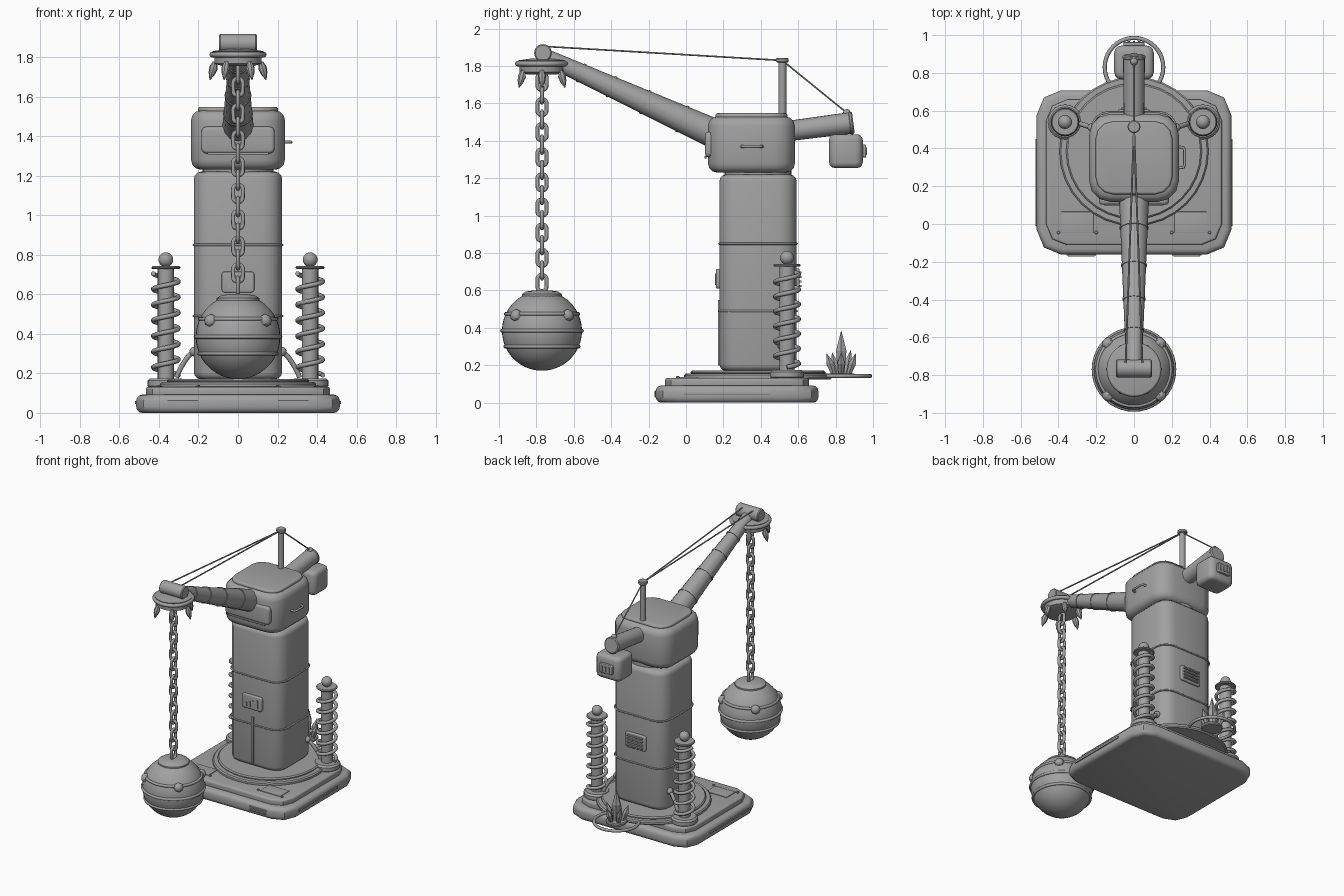
import bpy, bmesh, math, random
from math import sin, cos, pi, radians
from mathutils import Vector, Matrix

random.seed(4)
if "Cube" in bpy.data.objects:
    bpy.data.objects.remove(bpy.data.objects["Cube"], do_unlink=True)

grey = bpy.data.materials.new("plain_grey")
grey.use_nodes = True
GREY = (0.36, 0.36, 0.36, 1)
grey.diffuse_color = GREY
grey.node_tree.nodes["Principled BSDF"].inputs["Base Color"].default_value = GREY


def finish(bm, name, smooth=True, angle=35):
    bmesh.ops.recalc_face_normals(bm, faces=bm.faces)
    me = bpy.data.meshes.new(name)
    bm.to_mesh(me)
    bm.free()
    me.materials.append(grey)
    ob = bpy.data.objects.new(name, me)
    bpy.context.collection.objects.link(ob)
    if smooth:
        bpy.ops.object.select_all(action='DESELECT')
        ob.select_set(True)
        bpy.context.view_layer.objects.active = ob
        bpy.ops.object.shade_smooth_by_angle(angle=radians(angle))
    return ob


def box(name, center, size, corner=0.0, edge=0.0, segs=3, up='Z'):
    """Block with rounded upright corners, then rounded rims."""
    bm = bmesh.new()
    bmesh.ops.create_cube(bm, size=1, matrix=Matrix.Diagonal((*size, 1)))
    axis = 'XYZ'.index(up)

    def along(e):
        return abs((e.verts[0].co - e.verts[1].co).normalized()[axis]) > 0.9
    if corner:
        bmesh.ops.bevel(bm, geom=[e for e in bm.edges if along(e)], offset=corner,
                        segments=segs, profile=0.5, affect='EDGES')
    if edge:
        bmesh.ops.bevel(bm, geom=[e for e in bm.edges if not along(e)], offset=edge,
                        segments=3, profile=0.5, affect='EDGES')
    bmesh.ops.translate(bm, verts=bm.verts, vec=center)
    return finish(bm, name)


def lathe(name, center, profile, n=32, axis=(0, 0, 1), smooth=True):
    """Spin (radius, height) points about an axis through the centre."""
    bm = bmesh.new()
    rot = Vector((0, 0, 1)).rotation_difference(Vector(axis)).to_matrix()
    rows = []
    for r, h in profile:
        ring = [Vector((r * cos(2 * pi * i / n), r * sin(2 * pi * i / n), h)) for i in range(n)]
        rows.append([bm.verts.new(rot @ v + Vector(center)) for v in ring])
    for a, b in zip(rows, rows[1:]):
        for i in range(n):
            bm.faces.new((a[i], a[(i + 1) % n], b[(i + 1) % n], b[i]))
    bm.faces.new(rows[0])
    bm.faces.new(rows[-1])
    bmesh.ops.remove_doubles(bm, verts=bm.verts, dist=1e-5)
    return finish(bm, name, smooth)


def disc(name, center, r, h, bevel=0.008, n=32, axis=(0, 0, 1)):
    return lathe(name, center, [(r - bevel, 0), (r, bevel), (r, h - bevel), (r - bevel, h)], n, axis)


def rod(name, a, b, r1, r2=None, n=16):
    d = Vector(b) - Vector(a)
    return lathe(name, a, [(r1, 0), (r2 or r1, d.length)], n, d)


def ball(name, center, r, n=20):
    bm = bmesh.new()
    bmesh.ops.create_uvsphere(bm, u_segments=n, v_segments=n // 2 + 2, radius=r,
                              matrix=Matrix.Translation(center))
    return finish(bm, name, angle=60)


def tube(name, points, r, closed=False, n=8):
    """Round wire swept along points, converted to a mesh."""
    cu = bpy.data.curves.new(name, 'CURVE')
    cu.dimensions = '3D'
    cu.bevel_depth, cu.bevel_resolution, cu.use_fill_caps = r, n // 4, True
    sp = cu.splines.new('POLY')
    sp.points.add(len(points) - 1)
    for p, co in zip(sp.points, points):
        p.co = (*co, 1)
    sp.use_cyclic_u = closed
    tmp = bpy.data.objects.new(name, cu)
    bpy.context.collection.objects.link(tmp)
    bm = bmesh.new()
    bm.from_mesh(tmp.to_mesh())
    tmp.to_mesh_clear()
    bpy.data.objects.remove(tmp)
    return finish(bm, name, angle=60)


def circle(center, r, n=40):
    return [Vector(center) + Vector((r * cos(2 * pi * i / n), r * sin(2 * pi * i / n), 0)) for i in range(n)]


def band(name, z, cx, cy, sx, sy, corner, r):
    """Thin seam hugging a rounded rectangle."""
    pts = []
    for q, (ux, uy) in enumerate(((1, 1), (-1, 1), (-1, -1), (1, -1))):
        for k in range(5):
            a = (q + k / 4) * pi / 2
            pts.append((cx + ux * (sx - corner) + corner * cos(a), cy + uy * (sy - corner) + corner * sin(a), z))
    return tube(name, pts, r, True)


CY = 0.385   # tower centre

# Base
box("base_slab", (0, 0.273, 0.046), (1.03, 0.87, 0.092), 0.13, 0.03, 2)
box("base_deck", (0, 0.273, 0.107), (0.93, 0.77, 0.05), 0.11, 0.012, 2)
disc("turntable", (0, CY, 0.125), 0.395, 0.03)
disc("turntable_top", (0, CY, 0.15), 0.36, 0.022)
for s in (-1, 1):
    box("side_rail", (s * 0.515, 0.22, 0.052), (0.014, 0.46, 0.016), edge=0.003)
    box("front_vent", (s * 0.28, -0.161, 0.047), (0.155, 0.012, 0.036), edge=0.003)
    for k in range(3):
        box("vent_slat", (s * 0.28, -0.167, 0.036 + k * 0.011), (0.14, 0.008, 0.005))
    box("deck_hatch", (s * 0.3, 0.01, 0.133), (0.17, 0.11, 0.008), edge=0.002)
    for dx in (-1, 1):
        disc("deck_bolt", (s * 0.3 + dx * 0.1, -0.045, 0.13), 0.009, 0.012, 0.003, 8)

# Tower column
box("column", (0, CY, 0.695), (0.446, 0.412, 1.05), 0.095, 0.035, 3)
for z in (0.85, 0.49):
    band("column_seam", z, 0, CY, 0.224, 0.207, 0.09, 0.006)
box("front_strip", (0, 0.177, 0.375), (0.016, 0.014, 0.35), edge=0.003)
box("gauge_panel", (0, 0.174, 0.662), (0.165, 0.026, 0.105), 0.015, 0.006, up='Y')
for k in range(4):
    h = 0.025 + 0.012 * k
    box("gauge_bar", (-0.045 + k * 0.03, 0.16, 0.63 + h / 2), (0.016, 0.008, h))
box("back_grille", (0, 0.595, 0.66), (0.17, 0.024, 0.115), 0.015, 0.006, up='Y')
for k in range(4):
    box("grille_slat", (0, 0.61, 0.624 + k * 0.024), (0.13, 0.014, 0.011), edge=0.003)

# Turret head
disc("neck", (0, CY, 1.2), 0.18, 0.06)
box("head", (0, 0.35, 1.38), (0.475, 0.465, 0.3), 0.11, 0.05, 3)
box("head_cap", (0, 0.35, 1.533), (0.405, 0.385, 0.03), 0.09, 0.012, 3)
box("face_plate", (0, 0.125, 1.38), (0.37, 0.045, 0.135), 0.025, 0.015, up='Y')
box("face_slot", (0, 0.104, 1.312), (0.31, 0.012, 0.012), edge=0.003)
tube("head_handle", [(0.225, 0.295, 1.37), (0.262, 0.3, 1.37), (0.268, 0.315, 1.37),
                     (0.268, 0.39, 1.37), (0.262, 0.405, 1.37), (0.225, 0.41, 1.37)], 0.008)

# Mast
MAST = Vector((0, 0.515, 1.83))
rod("mast", (0, 0.515, 1.53), MAST, 0.021)
disc("mast_cap", (0, 0.515, 1.82), 0.034, 0.024, 0.005, 20)

# Boom with ribs and tip drum
A, B = Vector((0, 0.16, 1.435)), Vector((0, -0.74, 1.845))
rod("boom", A, B, 0.08, 0.042, 12)
for t in (0.2, 0.42, 0.62, 0.8):
    p = A.lerp(B, t)
    r = 0.08 - 0.038 * t
    d = (B - A).normalized() * 0.007
    rod("boom_rib", p - d, p + d, r + 0.004, n=12)
disc("tip_drum", (-0.095, -0.765, 1.87), 0.047, 0.19, 0.006, 24, (1, 0, 0))
for s in (-1, 1):
    rod("boom_cable", MAST, (s * 0.045, -0.755, 1.905), 0.005, n=6)

# Chain holder with claws
HY = -0.77
lathe("claw_hub", (0, HY, 1.755), [(0.08, 0), (0.12, 0.012), (0.12, 0.05), (0.13, 0.075), (0.06, 0.085)])
tube("hub_rim", circle((0, HY, 1.812), 0.131), 0.014, True)
for k in range(6):
    c, s = cos(k * pi / 3), sin(k * pi / 3)
    lathe("hub_claw", (0.115 * c, HY + 0.115 * s, 1.775),
          [(0.012, 0), (0.022, 0.03), (0.017, 0.06), (0.002, 0.095)], 8, (0.3 * c, 0.3 * s, -1))

# Chain
STEP, LINKS = 0.0672, 17
for k in range(LINKS):
    z = 0.64 + k * STEP
    pts = []
    for i in range(20):
        a = 2 * pi * i / 20
        u, w = 0.025 * cos(a), 0.025 * sin(a) + (0.019 if sin(a) >= 0 else -0.019)
        pts.append((u, HY, z + w) if k % 2 else (0, HY + u, z + w))
    tube("chain_link", pts, 0.0105, True)

# Wrecking ball
ball("wrecking_ball", (0, HY, 0.385), 0.214, 40)
for z in (0.475, 0.385, 0.3):
    tube("ball_band", circle((0, HY, z), math.sqrt(0.214 ** 2 - (z - 0.385) ** 2)), 0.01, True)
lathe("ball_cap", (0, HY, 0.565), [(0.108, 0), (0.108, 0.015), (0.085, 0.03), (0.04, 0.036)])
for k in range(4):
    a = pi / 4 + k * pi / 2
    d = Vector((cos(a), sin(a), 0.42)).normalized()
    p = Vector((0, HY, 0.385)) + d * 0.195
    lathe("ball_stud", p, [(0.033, 0), (0.033, 0.025), (0.024, 0.038), (0.008, 0.045)], 8, d)

# Counterweight arm and block
rod("rear_arm", (0, 0.54, 1.452), (0, 0.89, 1.497), 0.054, 0.058, 20)
disc("arm_end", (0, 0.87, 1.494), 0.061, 0.025, 0.008, 20, (0, 1, 0.13))
box("counterweight", (0, 0.855, 1.345), (0.21, 0.18, 0.18), 0.04, 0.03, 3)
box("weight_panel", (0, 0.952, 1.345), (0.11, 0.022, 0.07), 0.012, 0.005, up='Y')
for k in range(3):
    box("weight_mark", (-0.028 + k * 0.028, 0.965, 1.345), (0.012, 0.008, 0.04))
ball("cable_anchor", (0, 0.86, 1.55), 0.02, 12)
rod("rear_cable", MAST, (0, 0.86, 1.55), 0.005, n=6)

# Spring posts and hoses
for s in (-1, 1):
    x, y = s * 0.365, 0.54
    disc("post_foot", (x, y, 0.125), 0.092, 0.05, 0.012)
    rod("post", (x, y, 0.16), (x, y, 0.74), 0.041, n=20)
    disc("post_plate", (x, y, 0.727), 0.073, 0.015, 0.005, 24)
    ball("post_knob", (x, y, 0.775), 0.037)
    tube("post_spring", [(x + 0.064 * cos(i * pi / 10), y + 0.064 * sin(i * pi / 10), 0.19 + 0.515 * i / 130)
                         for i in range(131)], 0.012)
    ball("hose_socket", (s * 0.222, 0.51, 0.31), 0.024, 12)
    tube("hose", [(s * (0.222 + 0.09 * t), 0.51 + 0.03 * t, 0.31 - 0.05 * t - 0.08 * t * t)
                  for t in [i / 8 for i in range(9)]], 0.013)

# Rear ring and crystals
RY = 0.83
tube("rear_ring", circle((0, RY, 0.143), 0.155), 0.011, True)
disc("crystal_bed", (0, RY, 0.135), 0.075, 0.022, 0.006, 12)
for k in range(6):
    a = k * 2 * pi / 5
    r, h, w = (0, 0.24, 0.032) if k == 5 else (0.04, random.uniform(0.12, 0.18), 0.022)
    tilt = (0.35 * cos(a), 0.35 * sin(a), 1) if r else (0, 0, 1)
    lathe("crystal", (r * cos(a), RY + r * sin(a), 0.145),
          [(w * 0.6, 0), (w, h * 0.55), (0.001, h)], 6, tilt, False)
